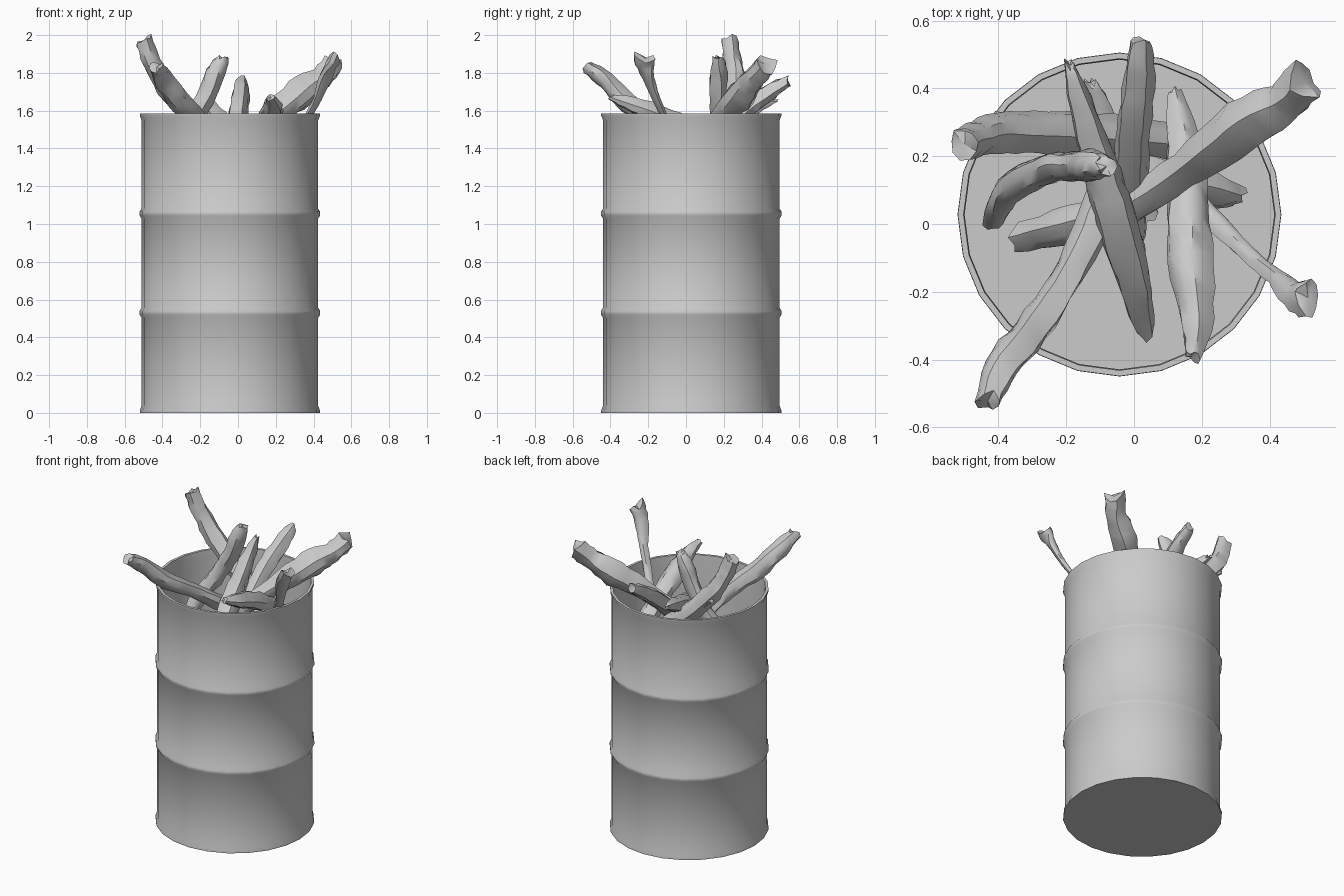
import bpy, bmesh, math, random
from mathutils import Vector

random.seed(7)
CX, CY = -0.043, 0.028


def finish(bm, name, angle):
    bmesh.ops.recalc_face_normals(bm, faces=bm.faces)
    mesh = bpy.data.meshes.new(name)
    bm.to_mesh(mesh)
    bm.free()
    ob = bpy.data.objects.new(name, mesh)
    bpy.context.collection.objects.link(ob)
    bpy.ops.object.select_all(action='DESELECT')
    ob.select_set(True)
    bpy.context.view_layer.objects.active = ob
    bpy.ops.object.shade_smooth_by_angle(angle=math.radians(angle))
    return ob


def bridge(bm, rings):
    for a, b in zip(rings, rings[1:]):
        n = len(a)
        for i in range(n):
            j = (i + 1) % n
            bm.faces.new((a[i], a[j], b[j], b[i]))


def lathe(name, profile, sides):
    bm = bmesh.new()
    rings = [[bm.verts.new((CX + r * math.cos(math.tau * i / sides),
                            CY + r * math.sin(math.tau * i / sides), z))
              for i in range(sides)] for r, z in profile]
    bridge(bm, rings)
    bm.faces.new(rings[0])
    bm.faces.new(rings[-1])
    return finish(bm, name, 35)


def spline(pts, t):
    """Catmull-Rom through points of any dimension, t in 0..1."""
    f = t * (len(pts) - 1)
    i = min(int(f), len(pts) - 2)
    u = f - i
    p = [pts[max(0, min(len(pts) - 1, k))] for k in range(i - 1, i + 3)]
    return [0.5 * (2 * b + (c - a) * u + (2 * a - 5 * b + 4 * c - d) * u * u
                   + (3 * b - a - 3 * c + d) * u ** 3) for a, b, c, d in zip(*p)]


def log(name, pts, flat=1.0, sides=9, jag=0.03, fork=0.0):
    """Irregular branch along (x, y, z, radius); first point is the raised end."""
    bm = bmesh.new()
    steps = 4 * (len(pts) - 1)
    lumps = [random.uniform(0.84, 1.14) for _ in range(sides)]
    rings = []
    for s in range(steps + 1):
        t = s / steps
        x, y, z, r = spline(pts, t)
        c = Vector((x, y, z))
        d = (Vector(spline(pts, min(1, t + 0.02))[:3]) - Vector(spline(pts, max(0, t - 0.02))[:3])).normalized()
        side = d.cross(Vector((0, 0, 1))).normalized()
        up = side.cross(d)
        ring = []
        for i in range(sides):
            a = math.tau * i / sides
            k = r * lumps[i] * random.uniform(0.9, 1.1)
            p = c + side * math.cos(a) * k + up * math.sin(a) * k * flat
            if s in (0, steps):
                p += d * random.uniform(-jag, jag) * 0.7
            if s == 0:
                p -= d * fork * (abs(math.cos(a)) - 0.5)
            ring.append(bm.verts.new(p))
        rings.append(ring)
    bridge(bm, rings)
    # splintered end caps fan to a recessed centre
    for ring, inner in ((rings[0], rings[1]), (rings[-1], rings[-2])):
        mid = sum((v.co for v in ring), Vector()) / sides
        back = sum((v.co for v in inner), Vector()) / sides
        c = bm.verts.new(mid.lerp(back, 0.15))
        for i in range(sides):
            bm.faces.new((ring[i], ring[(i + 1) % sides], c))
    return finish(bm, name, 42)


# open drum with rolled rims and two ribs
prof = [(0.477, 0), (0.477, 0.012), (0.467, 0.04)]
for z in (0.53, 1.055):
    prof += [(0.467, z - 0.027), (0.478, z - 0.01), (0.478, z + 0.01), (0.467, z + 0.027)]
prof += [(0.467, 1.548), (0.477, 1.573), (0.477, 1.585), (0.46, 1.585), (0.457, 1.55), (0.457, 0.015)]
lathe("drum", prof, 24)

# large log rising to the back right
log("log_back_right", [(0.50, 0.42, 1.84, 0.065), (0.44, 0.36, 1.77, 0.065), (0.32, 0.29, 1.68, 0.085),
                       (0.15, 0.16, 1.54, 0.06), (-0.02, 0.05, 1.40, 0.055),
                       (-0.18, 0.00, 1.27, 0.06), (-0.34, -0.04, 1.13, 0.045)], fork=0.05)
# tall log leaning left
log("log_left", [(-0.50, 0.235, 1.975, 0.048), (-0.46, 0.25, 1.86, 0.052), (-0.38, 0.27, 1.73, 0.06),
                 (-0.24, 0.27, 1.58, 0.065), (-0.05, 0.26, 1.42, 0.06), (0.15, 0.24, 1.26, 0.05)])
# broken side knot on the left log
log("left_log_knot", [(-0.41, 0.32, 1.70, 0.012), (-0.36, 0.295, 1.68, 0.03), (-0.28, 0.27, 1.62, 0.04)], sides=6, jag=0.01)
# branch rising in the middle, bending down to the left
log("branch_middle", [(-0.08, 0.17, 1.88, 0.03), (-0.12, 0.175, 1.80, 0.052), (-0.18, 0.17, 1.66, 0.05),
                      (-0.26, 0.16, 1.52, 0.05), (-0.37, 0.10, 1.34, 0.05), (-0.42, 0.0, 1.15, 0.03)], fork=0.02)
# split log from the back, crossing on top
log("log_crossing", [(-0.19, 0.47, 1.66, 0.016), (-0.16, 0.36, 1.62, 0.04), (-0.10, 0.17, 1.54, 0.058),
                     (-0.05, 0.0, 1.46, 0.068), (0.0, -0.18, 1.34, 0.055), (0.035, -0.32, 1.24, 0.03)])
# back stick
log("stick_back", [(0.02, 0.54, 1.755, 0.03), (0.015, 0.43, 1.69, 0.047), (0.0, 0.27, 1.57, 0.052),
                   (-0.01, 0.1, 1.40, 0.055), (-0.01, -0.05, 1.26, 0.045)])
# split log rising to the front
log("log_front", [(0.175, -0.39, 1.67, 0.02), (0.185, -0.28, 1.63, 0.045), (0.165, -0.1, 1.56, 0.06),
                  (0.16, 0.1, 1.45, 0.055), (0.145, 0.26, 1.34, 0.045), (0.12, 0.39, 1.25, 0.02)])
# branch over the front left edge
log("branch_front_left", [(-0.43, -0.52, 1.83, 0.035), (-0.39, -0.42, 1.76, 0.05), (-0.30, -0.31, 1.64, 0.052),
                          (-0.20, -0.16, 1.54, 0.045), (-0.12, 0.0, 1.42, 0.05), (-0.05, 0.2, 1.25, 0.05)], fork=0.02)
# thin forked twig over the right edge
log("twig_right", [(0.51, -0.215, 1.87, 0.06), (0.475, -0.205, 1.80, 0.045), (0.42, -0.155, 1.66, 0.028),
                   (0.33, -0.08, 1.50, 0.025), (0.22, 0.03, 1.33, 0.035), (0.06, 0.18, 1.13, 0.04)], flat=0.6, fork=0.05)
# lower broken pieces in the pile
log("broken_piece_right", [(0.31, 0.08, 1.20, 0.028), (0.23, 0.10, 1.25, 0.05), (0.05, 0.14, 1.32, 0.055), (-0.1, 0.18, 1.30, 0.05)])
log("broken_piece_back", [(-0.13, 0.42, 1.42, 0.018), (-0.10, 0.34, 1.38, 0.035), (-0.03, 0.15, 1.30, 0.05), (0.04, 0.02, 1.25, 0.035)])
